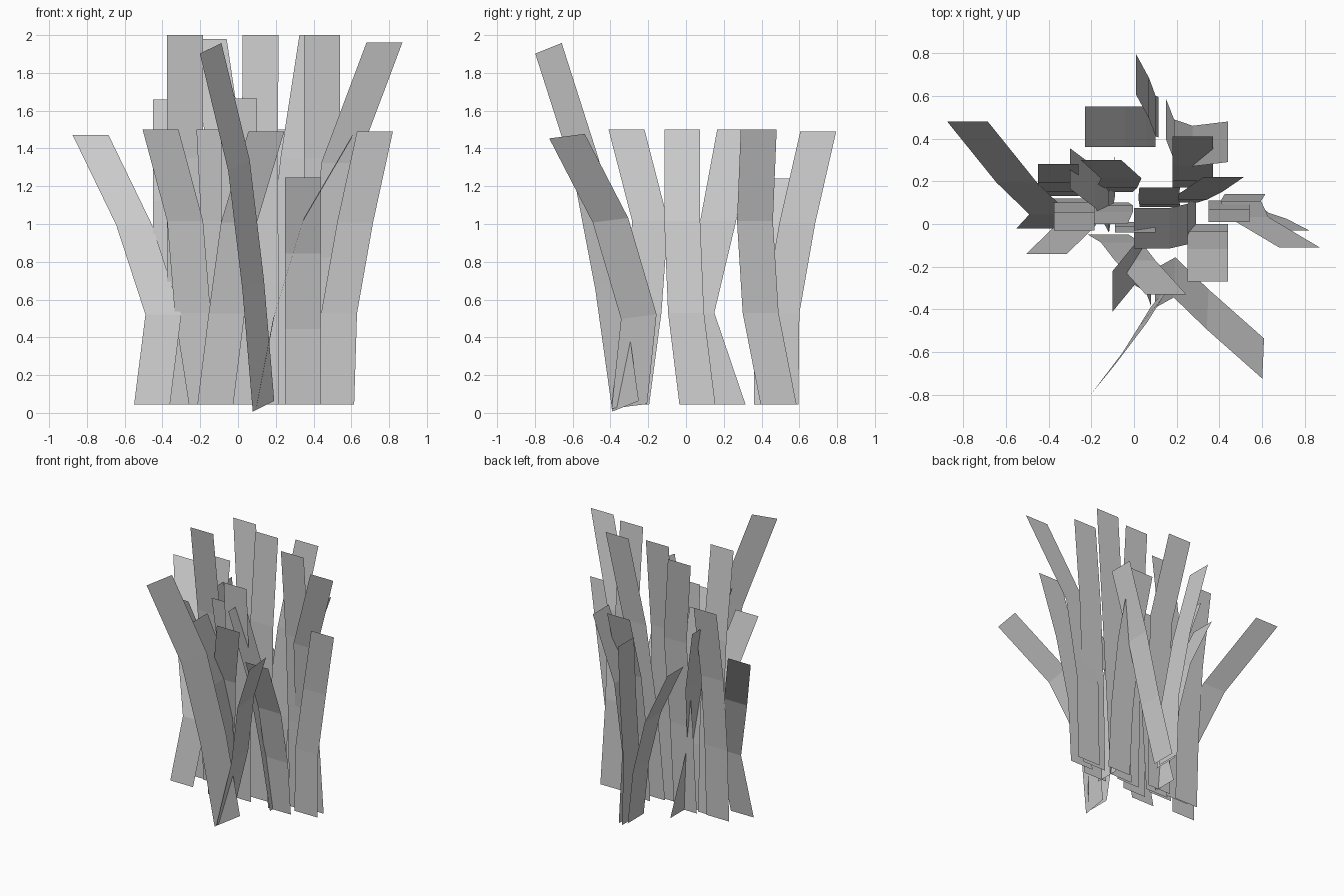
import bpy
from mathutils import Vector

HALF = 0.095                      # half of a blade's width
BEND = (0.0, 0.13, 0.43, 1.0)     # how the lean grows towards the tip


def ribbon(name, centres, across):
    """Flat three-segment grass blade along four centre points."""
    verts = []
    for c in centres:
        verts += [Vector(c) - across, Vector(c) + across]
    faces = [(2 * i, 2 * i + 1, 2 * i + 3, 2 * i + 2) for i in range(3)]
    mesh = bpy.data.meshes.new(name)
    mesh.from_pydata(verts, [], faces)
    bpy.context.collection.objects.link(bpy.data.objects.new(name, mesh))


def blade(name, facing_front, top, s0, s1, s2, s3, root, tip):
    """s0..s3: sideways position per row; root, tip: position along the lean."""
    centres = []
    for t, (s, b) in enumerate(zip((s0, s1, s2, s3), BEND)):
        z = 0.045 + (top - 0.045) * t / 3
        lean = root + (tip - root) * b
        centres.append((s, lean, z) if facing_front else (lean, s, z))
    ribbon(name, centres, Vector((HALF, 0, 0) if facing_front else (0, HALF, 0)))


# Blades whose width runs along x
front_blades = [
    (1.47, -.455, -.395, -.55, -.78, -.02, .48),
    (1.50, -.165, -.24, -.28, -.41, .08, -.14),
    (1.50, -.12, -.10, -.10, -.125, .10, .0),
    (1.49, -.12, -.06, .005, .15, -.05, -.33),
    (1.49, .52, .535, .62, .725, .065, -.03),
    (1.245, .345, .345, .345, .345, .0, -.27),
    (1.50, .275, .275, .275, .275, .17, .41),
    (1.66, -.355, -.355, -.355, -.355, .13, .28),
    (1.665, .005, .005, .005, .005, .01, -.04),
]
tall_blades = [
    (1.96, .52, .50, .535, .775, .14, -.11),
    (2.0, -.28, -.28, -.28, -.28, .12, -.03),
    (1.98, -.10, -.08, -.06, -.155, .15, .30),
    (2.0, .12, .12, .115, .12, .08, .17),
    (2.0, .20, .25, .32, .42, .10, .22),
    (2.0, .445, .445, .445, .445, .11, .01),
]
# Blades whose width runs along y
side_blades = [
    (1.50, -.29, -.225, -.19, -.315, .08, -.10),
    (1.50, .06, .0, -.02, -.02, .29, .0),
    (1.50, .22, .055, .17, .26, -.09, -.30),
    (1.50, .49, .395, .365, .385, .15, .44),
    (1.49, .50, .505, .59, .70, .115, .01),
    (1.24, .455, .455, .455, .455, .10, -.23),
]
for group, facing, rows in (("front_blade", True, front_blades),
                            ("tall_blade", True, tall_blades),
                            ("side_blade", False, side_blades)):
    for i, row in enumerate(rows):
        blade(f"{group}_{i + 1}", facing, *row)

# Two twisted blades at the front
ribbon("diagonal_blade", [(.135, -.32, .035), (.08, -.41, .68),
                          (.005, -.53, 1.31), (-.145, -.728, 1.93)],
       Vector((.057, .07, .028)))
ribbon("outer_blade", [(.10, -.30, .035), (.19, -.25, .51),
                       (.345, -.40, 1.02), (.605, -.63, 1.465)],
       Vector((.004, .094, .012)))
